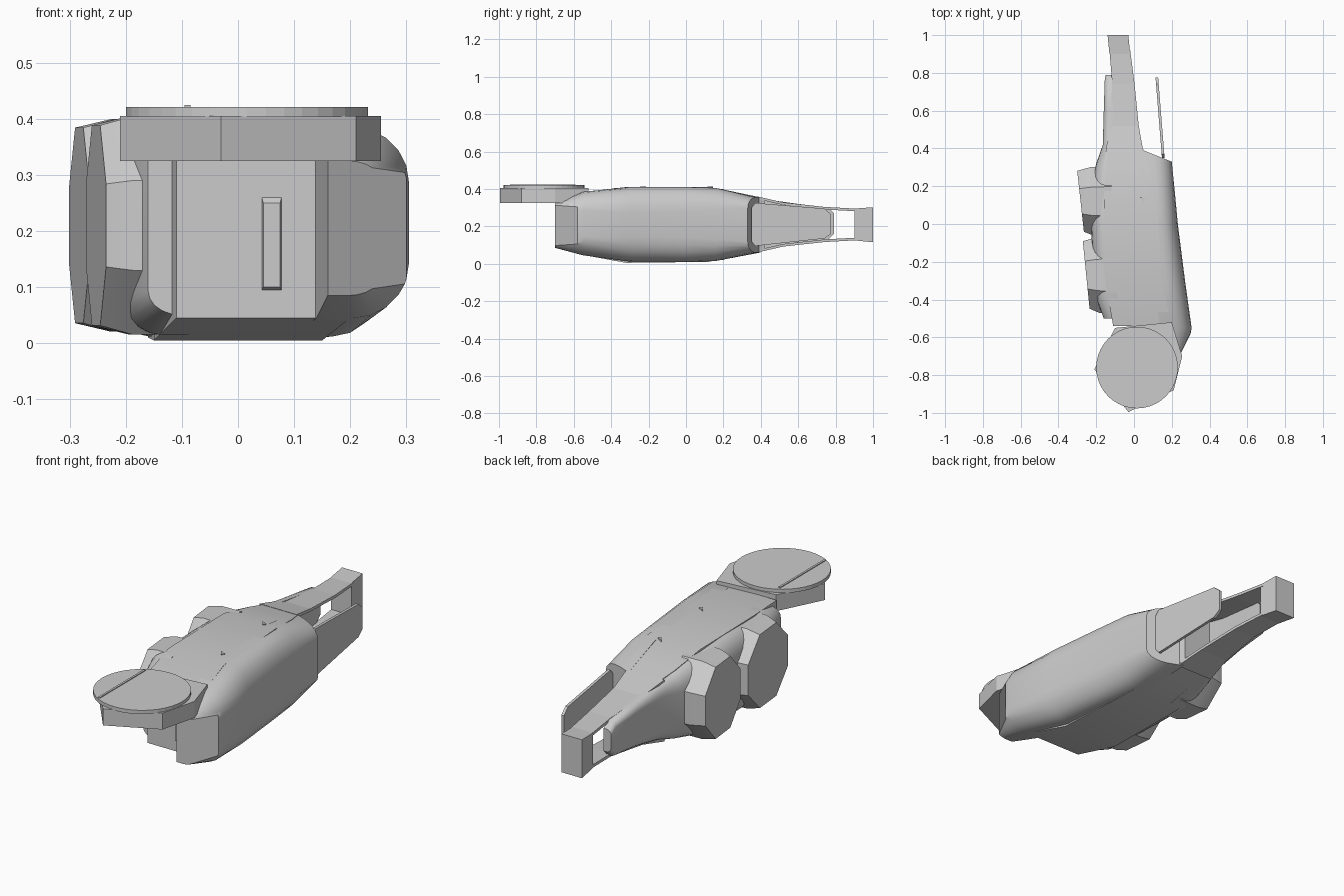
import bpy, bmesh, math
from mathutils import Vector

old = bpy.data.objects.get("Cube")
if old:
    bpy.data.objects.remove(old, do_unlink=True)

grey = bpy.data.materials.new("light_grey")
grey.use_nodes = True
grey.diffuse_color = (0.6, 0.6, 0.6, 1)
grey.node_tree.nodes["Principled BSDF"].inputs["Base Color"].default_value = (0.6, 0.6, 0.6, 1)


def skin(name, rings, smooth=0):
    """Bridge matching rings of points and cap both ends."""
    bm = bmesh.new()
    loops = [[bm.verts.new(p) for p in ring] for ring in rings]
    n = len(loops[0])
    for a, b in zip(loops, loops[1:]):
        for i in range(n):
            j = (i + 1) % n
            bm.faces.new((a[i], a[j], b[j], b[i]))
    bm.faces.new(loops[0])
    bm.faces.new(loops[-1])
    bmesh.ops.recalc_face_normals(bm, faces=bm.faces)
    mesh = bpy.data.meshes.new(name)
    bm.to_mesh(mesh)
    bm.free()
    obj = bpy.data.objects.new(name, mesh)
    bpy.context.collection.objects.link(obj)
    mesh.materials.append(grey)
    if smooth:
        bpy.ops.object.select_all(action='DESELECT')
        obj.select_set(True)
        bpy.context.view_layer.objects.active = obj
        bpy.ops.object.shade_smooth_by_angle(angle=math.radians(smooth))
    return obj


def section(y, x0, x1, z0, z1):
    """Rectangle across the body."""
    return [(x0, y, z0), (x1, y, z0), (x1, y, z1), (x0, y, z1)]


def shell_section(y, inner, outer, z0, z1, side_half, steps=5):
    """Half section with a curved outer side and a flat middle band."""
    mid, half = (z0 + z1) / 2, (z1 - z0) / 2
    shoulder = inner + (outer - inner) * 0.4
    upper = []
    for i in range(steps + 1):
        t = i / steps * math.pi / 2
        upper.append((shoulder + (outer - shoulder) * math.sin(t),
                      side_half + (half - side_half) * math.cos(t)))
    pts = [(inner, half)] + upper
    return ([(x, y, mid + z) for x, z in pts]
            + [(x, y, mid - z) for x, z in reversed(pts)])


def prism(name, outline, z0, z1):
    return skin(name, [[(x, y, z) for x, y in outline] for z in (z0, z1)])


# Central core between the two side shells
skin("body_core", [section(*s) for s in [
    (-0.54, -0.11, 0.20, 0.045, 0.385),
    (-0.32, -0.15, 0.15, 0.005, 0.41),
    (0.12, -0.16, 0.12, 0.01, 0.41),
    (0.30, -0.15, 0.08, 0.045, 0.375),
    (0.42, -0.13, 0.04, 0.075, 0.35)]], 25)

# Rounded right-hand shell with a notched front end
rings = [shell_section(*s) for s in [
    (-0.70, 0.16, 0.25, 0.085, 0.325, 0.09),
    (-0.55, 0.14, 0.305, 0.045, 0.385, 0.07),
    (-0.30, 0.10, 0.27, 0.012, 0.41, 0.065),
    (0.00, 0.08, 0.232, 0.01, 0.41, 0.07),
    (0.16, 0.06, 0.217, 0.015, 0.405, 0.08),
    (0.33, 0.03, 0.20, 0.06, 0.355, 0.09)]]
rings[0] = [(x + 0.05 * (abs(z - 0.205) < 0.1),
             y + 0.12 * (abs(z - 0.205) < 0.1), z) for x, y, z in rings[0]]
rings[-1] = [(x, y + (0.2 - x) * 0.4, z) for x, y, z in rings[-1]]
skin("outer_shell", rings, 40)

# Opposite shell, tapering along the tail
skin("inner_shell", [shell_section(*s) for s in [
    (-0.50, -0.06, -0.16, 0.05, 0.375, 0.12),
    (-0.38, -0.09, -0.205, 0.015, 0.405, 0.12),
    (-0.06, -0.10, -0.225, 0.01, 0.41, 0.09),
    (0.16, -0.10, -0.235, 0.015, 0.40, 0.09),
    (0.32, -0.10, -0.20, 0.05, 0.37, 0.08),
    (0.42, -0.11, -0.165, 0.08, 0.345, 0.08),
    (0.60, -0.11, -0.16, 0.115, 0.32, 0.07),
    (0.76, -0.11, -0.155, 0.13, 0.30, 0.06),
    (0.79, -0.11, -0.15, 0.16, 0.27, 0.03)]], 40)


# Two flat-faced octagonal pods on the side
def pod(name, y, ry, rz, face_x, lean):
    rings = []
    for x, k, tilt in [(-0.12, 1.08, 0), (face_x + 0.06, 1.03, 0.4), (face_x, 0.92, 1)]:
        ring = []
        for i in range(8):
            a = (i + 0.5) * math.pi / 4
            dy, dz = ry * k * math.cos(a), rz * min(k, 1) * math.sin(a)
            ring.append((x - lean * dy * tilt, y + dy, 0.21 + dz))
        rings.append(ring)
    skin(name, rings, 25)


pod("rear_pod", 0.12, 0.19, 0.205, -0.283, 0.11)
pod("front_pod", -0.27, 0.21, 0.21, -0.253, 0.10)

# Tail: upper and lower straps ending in a block
for name, sign in [("upper_strap", 1), ("lower_strap", -1)]:
    skin(name, [section(y, x0, x1, 0.21 + sign * h, 0.21 + sign * (h - 0.014))
                for y, x0, x1, h in [(0.38, -0.15, 0.05, 0.15),
                                     (0.52, -0.13, 0.025, 0.118),
                                     (0.74, -0.115, 0.003, 0.094),
                                     (0.92, -0.13, -0.02, 0.084)]])
skin("tail_block", [section(0.90, -0.13, -0.02, 0.125, 0.295),
                    section(1.00, -0.14, -0.03, 0.115, 0.302)])

# Thin side plate behind the outer shell
plate = [(0.35, 0.12), (0.37, 0.095), (0.74, 0.135), (0.775, 0.16),
         (0.775, 0.265), (0.74, 0.295), (0.37, 0.325), (0.35, 0.30)]
skin("side_plate", [[(0.19 - y * 0.08 + d, y, z) for y, z in plate]
                    for d in (-0.014, 0)])

# Faceted bracket and the disc on top of it
bracket = [(-0.21, -0.77), (-0.03, -0.995), (0.21, -0.88), (0.255, -0.70),
           (0.20, -0.52), (-0.10, -0.55)]
prism("disc_bracket", bracket, 0.325, 0.405)
disc = [(0.016 + 0.216 * math.cos(i * math.tau / 40),
         -0.76 + 0.216 * math.sin(i * math.tau / 40)) for i in range(40)]
prism("disc", disc, 0.403, 0.421)
prism("disc_seam", [(-0.095, -0.94), (-0.085, -0.94), (-0.085, -0.59), (-0.095, -0.59)],
      0.42, 0.425)

# Trigger strip on the front wall and small ticks on the top
skin("front_strip", [section(-0.55, 0.045, 0.075, 0.10, 0.25),
                     section(-0.53, 0.04, 0.08, 0.09, 0.27)])
for i, (x, y) in enumerate([(0.05, 0.13), (0.08, -0.23)]):
    prism("top_tick_%d" % (i + 1), [(x - 0.02, y + 0.015), (x + 0.01, y), (x, y - 0.015)],
          0.40, 0.414)
